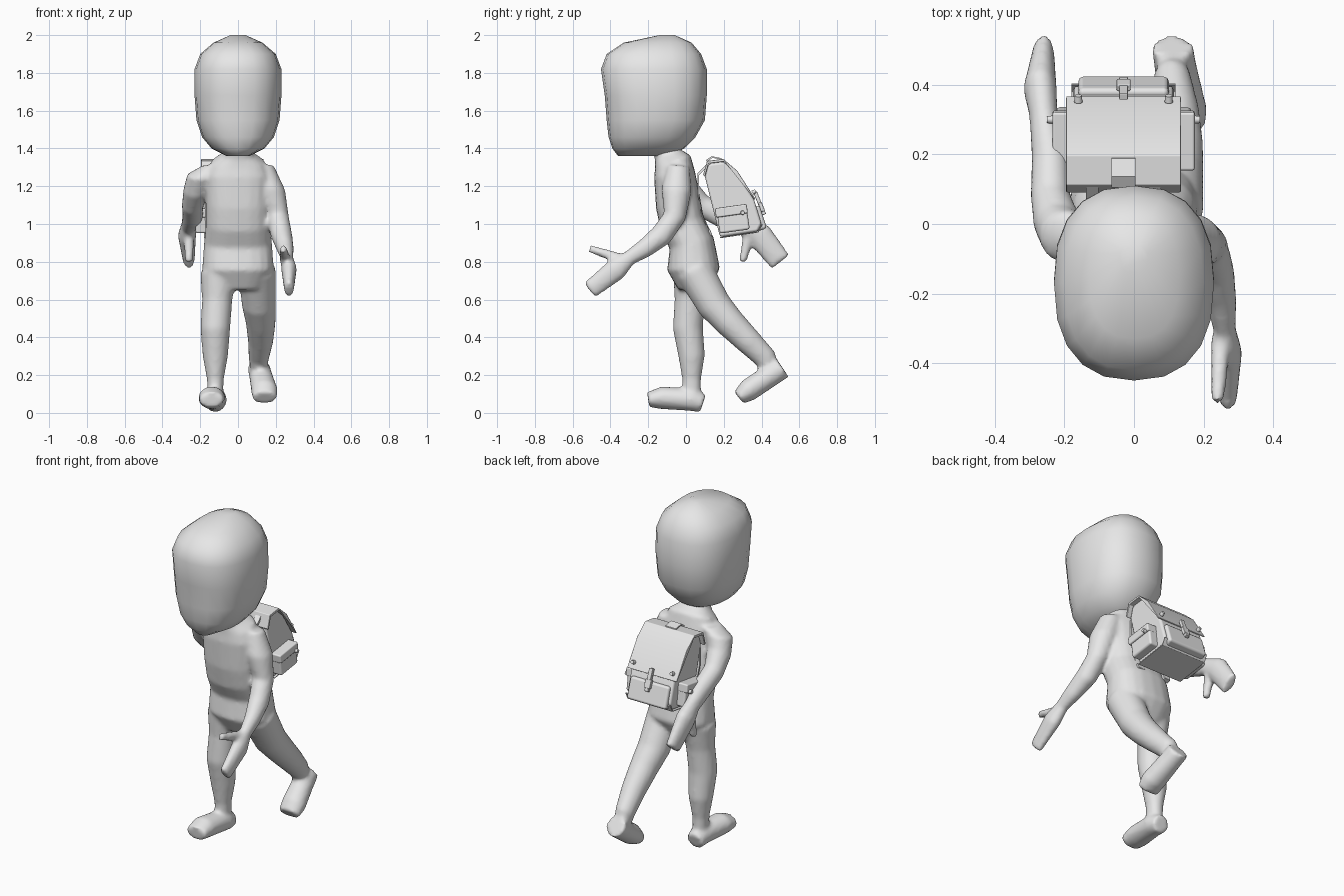
import bpy, bmesh, math
from mathutils import Matrix, Vector

if "Cube" in bpy.data.objects:
    bpy.data.objects.remove(bpy.data.objects["Cube"], do_unlink=True)

grey = bpy.data.materials.new("plain grey")
grey.use_nodes = True
grey.diffuse_color = (0.8, 0.8, 0.8, 1)
grey.node_tree.nodes["Principled BSDF"].inputs["Base Color"].default_value = grey.diffuse_color


def finish(name, bm, angle=35, bevel=0):
    """Turn a bmesh into a shaded object with optional soft edges."""
    bmesh.ops.recalc_face_normals(bm, faces=bm.faces)
    mesh = bpy.data.meshes.new(name)
    bm.to_mesh(mesh)
    bm.free()
    mesh.materials.append(grey)
    obj = bpy.data.objects.new(name, mesh)
    bpy.context.collection.objects.link(obj)
    bpy.ops.object.select_all(action='DESELECT')
    obj.select_set(True)
    bpy.context.view_layer.objects.active = obj
    bpy.ops.object.shade_smooth_by_angle(angle=math.radians(angle))
    if bevel:
        mod = obj.modifiers.new("soft edges", 'BEVEL')
        mod.width, mod.segments, mod.harden_normals = bevel, 2, True
    return obj


def superellipse(angle, power):
    """Point on a unit circle, squared off as the power grows."""
    return [math.copysign(abs(value) ** (2 / power), value)
            for value in (math.cos(angle), math.sin(angle))]


def skin(bm, stations, power=2, sides=20, follow=True):
    """Skin rings (x, y, z, depth, width) that turn to follow their path."""
    centres = [Vector(station[:3]) for station in stations]
    last = len(stations) - 1
    loops = []
    for i, (x, y, z, depth, width) in enumerate(stations):
        along = centres[min(i + 1, last)] - centres[max(i - 1, 0)]
        across = Vector((0, along.z, -along.y)).normalized() if follow else Vector((0, 1, 0))
        loop = []
        for k in range(sides):
            u, v = superellipse(math.tau * k / sides, power)
            loop.append(bm.verts.new(centres[i] + across * depth * u + Vector((width * v, 0, 0))))
        loops.append(loop)
    for low, high in zip(loops, loops[1:]):
        for k in range(sides):
            j = (k + 1) % sides
            bm.faces.new((low[k], low[j], high[j], high[k]))
    bm.faces.new(loops[0])
    bm.faces.new(loops[-1])


def limb(bm, points, end_width=1):
    """Round limb (x, y, z, radius) whose far end widens or flattens sideways."""
    last = len(points) - 1
    skin(bm, [(x, y, z, r, r * (1 + (end_width - 1) * (i / last) ** 3))
              for i, (x, y, z, r) in enumerate(points)])


def prism(name, profile, centre_x, width, bevel):
    """Extrude a side profile (y, z) across x."""
    bm = bmesh.new()
    face = bm.faces.new([bm.verts.new((centre_x - width / 2, y, z)) for y, z in profile])
    new = bmesh.ops.extrude_face_region(bm, geom=[face])["geom"]
    verts = [item for item in new if isinstance(item, bmesh.types.BMVert)]
    bmesh.ops.translate(bm, verts=verts, vec=(width, 0, 0))
    return finish(name, bm, bevel=bevel)


def ribbon(name, path, centre_x, width, grow, bevel=0):
    """Band lying on a path, thickened away from the middle of the pack."""
    heart = Vector((.24, 1.12))
    outer = [heart + (Vector(point) - heart) * grow for point in reversed(path)]
    return prism(name, path + [tuple(point) for point in outer], centre_x, width, bevel)


def box(name, place, size, tilt, bevel):
    bm = bmesh.new()
    matrix = (Matrix.Translation(place) @ Matrix.Rotation(math.radians(tilt), 4, 'X')
              @ Matrix.Diagonal((*size, 1)))
    bmesh.ops.create_cube(bm, size=1, matrix=matrix)
    return finish(name, bm, bevel=bevel)


def rivet(name, place, axis):
    bm = bmesh.new()
    turn = Vector(axis).to_track_quat('Z', 'Y').to_matrix().to_4x4()
    bmesh.ops.create_cone(bm, cap_ends=True, segments=12, radius1=.012, radius2=.01,
                          depth=.02, matrix=Matrix.Translation(place) @ turn)
    return finish(name, bm)


# Head: level rings (y, z, depth, width) from the chin to the crown
head_rings = [(-.22, 1.36, .14, .06), (-.2, 1.4, .19, .14), (-.18, 1.46, .23, .19),
              (-.16, 1.55, .26, .22), (-.16, 1.68, .27, .23), (-.17, 1.82, .28, .23),
              (-.17, 1.9, .25, .2), (-.15, 1.96, .18, .13), (-.1, 2, .04, .04)]
bm = bmesh.new()
skin(bm, [(0, *ring) for ring in head_rings], power=2.4, follow=False)
finish("head", bm, angle=180)

# Torso: rings (y, z, depth, width) from the neck to the hips
torso_rings = [(-.12, 1.44, .07, .07), (-.1, 1.37, .07, .08), (-.07, 1.33, .1, .14),
               (-.06, 1.26, .11, .17), (-.04, 1.1, .12, .17), (-.02, 1, .12, .17),
               (.03, .9, .12, .18), (.04, .76, .14, .19), (.04, .65, .08, .13)]
bm = bmesh.new()
skin(bm, [(0, *ring) for ring in torso_rings], power=2.4)

# Left arm swings forward, right arm swings back
limb(bm, [(.13, -.04, 1.31, .06), (.17, -.05, 1.18, .08), (.21, -.06, 1.04, .06),
          (.23, -.13, .94, .06), (.25, -.22, .87, .05), (.26, -.3, .82, .04),
          (.27, -.37, .76, .06), (.27, -.51, .65, .05)], end_width=.5)
limb(bm, [(.25, -.33, .81, .03), (.24, -.51, .87, .02)])
limb(bm, [(-.13, -.04, 1.31, .06), (-.19, -.04, 1.26, .08), (-.22, 0, 1.18, .07),
          (-.24, .08, 1.1, .06), (-.24, .19, 1.04, .06), (-.26, .31, .99, .05),
          (-.27, .39, .94, .07), (-.26, .5, .8, .06)], end_width=.5)
limb(bm, [(-.26, .33, .93, .03), (-.26, .3, .8, .02)])

# Right leg stands, left leg trails
limb(bm, [(-.1, .03, .74, .1), (-.11, .02, .6, .08), (-.12, .01, .45, .08),
          (-.12, .03, .3, .07), (-.12, .03, .18, .05), (-.12, .03, .06, .05)], end_width=.8)
limb(bm, [(-.12, .09, .05, .05), (-.12, .03, .07, .06), (-.14, -.13, .08, .06),
          (-.14, -.2, .07, .04)], end_width=1.6)
limb(bm, [(.1, .04, .76, .1), (.11, .15, .57, .09), (.12, .23, .48, .08),
          (.12, .33, .38, .07), (.11, .42, .29, .06), (.11, .45, .22, .05)], end_width=.8)
limb(bm, [(.11, .51, .24, .06), (.12, .45, .2, .06), (.14, .33, .12, .06),
          (.14, .28, .08, .04)], end_width=1.6)

# Fuse torso and limbs into one smooth skin
body = finish("body", bm, angle=180)
fuse = body.modifiers.new("fuse", 'REMESH')
fuse.mode, fuse.voxel_size, fuse.use_smooth_shade = 'VOXEL', .012, True
relax = body.modifiers.new("relax", 'SMOOTH')
relax.factor, relax.iterations = .5, 5

# Backpack shell with its flap and base trim
mid = -.03
shell = [(.1, 1.25), (.12, 1.32), (.2, 1.33), (.27, 1.27), (.36, 1.13),
         (.4, 1), (.38, .96), (.18, .93)]
prism("pack_body", shell, mid, .29, bevel=.015)
ribbon("pack_flap", shell[:5], mid, .33, 1.07, bevel=.005)
ribbon("base_trim", shell[5:], mid, .3, 1.03, bevel=.002)
ribbon("carry_handle", [(.11, 1.33), (.14, 1.35), (.19, 1.34)], mid, .07, 1.04)

# Rear pocket with its closing strap and buckle
box("rear_pocket", (mid, .38, 1.03), (.26, .06, .13), 18, bevel=.015)
box("closing_strap", (mid, .39, 1.11), (.025, .02, .13), 22, bevel=.003)
box("closing_buckle", (mid, .4, 1.09), (.04, .02, .05), 22, bevel=.004)

# Pockets, rivets and shoulder straps on both sides
for side, label in ((1, "left"), (-1, "right")):
    rivet(label + "_flap_rivet", (mid + side * .13, .36, 1.17), (0, .9, .4))
    box(label + "_side_pocket", (mid + side * .16, .25, 1.02), (.07, .16, .12), 8, bevel=.012)
    box(label + "_pocket_flap", (mid + side * .16, .24, 1.07), (.09, .17, .05), 8, bevel=.008)
    rivet(label + "_pocket_rivet", (mid + side * .21, .3, 1.06), (side, 0, 0))
    ribbon(label + "_shoulder_strap", [(.12, 1.31), (.07, 1.26), (.07, 1.1), (.12, .95)],
           mid + side * .09, .035, 1.06)
    box(label + "_strap_buckle", (mid + side * .09, .12, .95), (.045, .03, .035), 20, bevel=.004)
